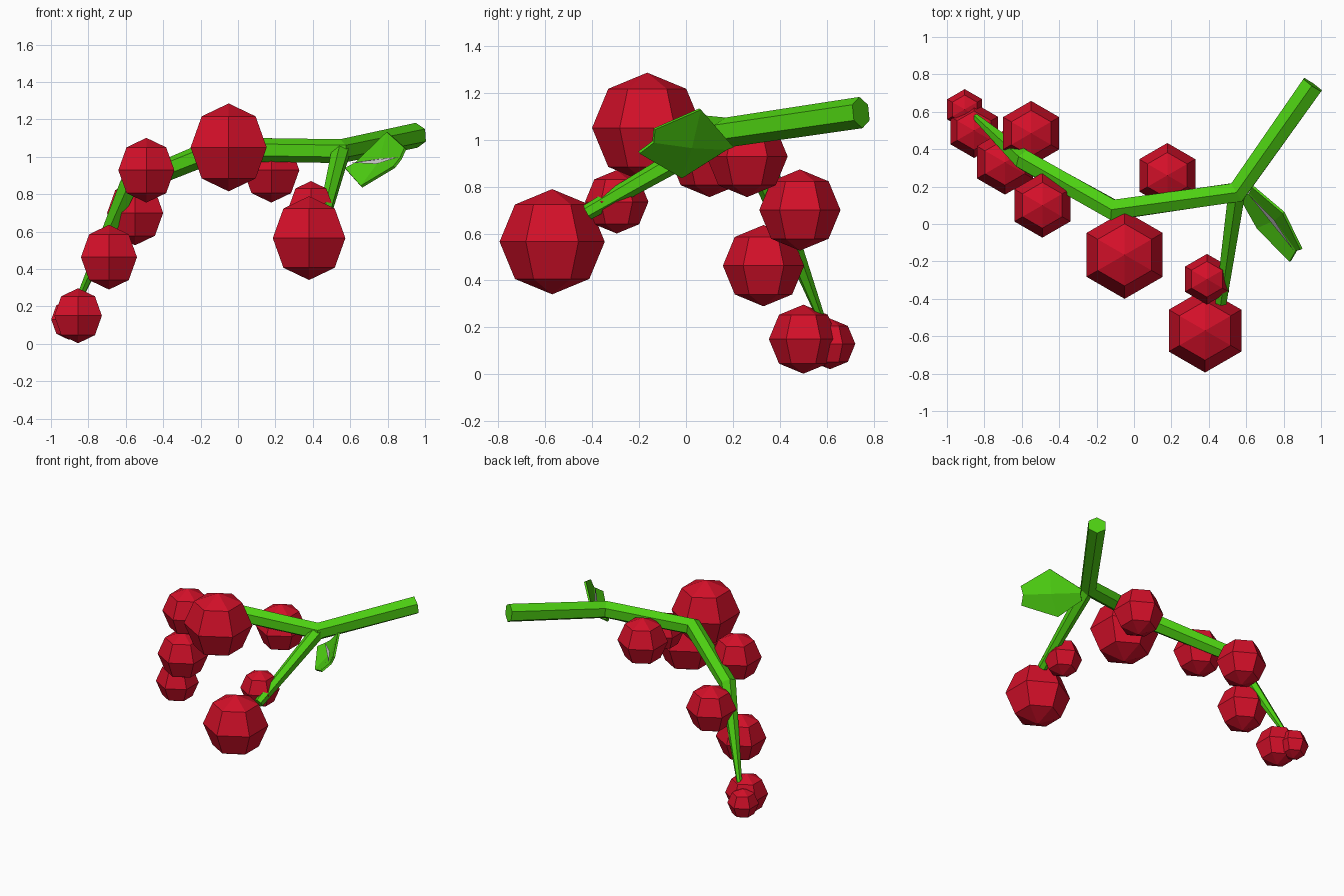
import bpy
from math import sin, cos, pi
from mathutils import Vector

if "Cube" in bpy.data.objects:
    bpy.data.objects.remove(bpy.data.objects["Cube"])


def material(name, col):
    m = bpy.data.materials.new(name)
    m.diffuse_color = (*col, 1)
    m.use_nodes = True
    m.node_tree.nodes["Principled BSDF"].inputs["Base Color"].default_value = m.diffuse_color
    return m


RED = material("berry_red", (0.65, 0.005, 0.022))
GREEN = material("stem_green", (0.075, 0.63, 0.006))


def add_mesh(name, verts, faces, mat=None):
    me = bpy.data.meshes.new(name)
    me.from_pydata([tuple(v) for v in verts], [], faces)
    ob = bpy.data.objects.new(name, me)
    bpy.context.collection.objects.link(ob)
    if mat:
        me.materials.append(mat)
    return ob


def berry(name, c, r, n=6):
    # six-sided, four-ring ball with a corner facing the front
    c = Vector(c)
    verts = []
    for lat in (-pi / 4, 0, pi / 4):
        for k in range(n):
            a = pi / 2 + 2 * pi * k / n
            verts.append(c + r * Vector((cos(lat) * cos(a), cos(lat) * sin(a), sin(lat))))
    verts += [c - Vector((0, 0, r)), c + Vector((0, 0, r))]
    faces = []
    for k in range(n):
        j = (k + 1) % n
        faces += [(k, j, n + j, n + k), (n + k, n + j, 2 * n + j, 2 * n + k),
                  (j, k, 3 * n), (2 * n + k, 2 * n + j, 3 * n + 1)]
    add_mesh(name, verts, faces, RED)


def branch(name, path, n=6):
    # tapered hexagonal tube through (point, radius) pairs
    pts = [Vector(p) for p, _ in path]
    verts, faces = [], []
    for i, (_, r) in enumerate(path):
        a = (pts[i] - pts[i - 1]).normalized() if i else Vector()
        b = (pts[i + 1] - pts[i]).normalized() if i < len(pts) - 1 else Vector()
        t = (a + b).normalized()
        side = t.cross(Vector((0, 0, 1))).normalized()
        up = side.cross(t)
        for k in range(n):
            w = 2 * pi * k / n
            verts.append(pts[i] + r * (up * cos(w) + side * sin(w)))
        if i:
            o = (i - 1) * n
            for k in range(n):
                j = (k + 1) % n
                faces.append((o + k, o + n + k, o + n + j, o + j))
    faces.append(tuple(range(n)))
    faces.append(tuple(reversed(range(len(verts) - n, len(verts)))))
    add_mesh(name, verts, faces, GREEN)


# Branches
branch("main_branch", [((0.955, 0.745, 1.115), 0.067), ((0.55, 0.17, 1.03), 0.064),
                       ((-0.11, 0.075, 1.04), 0.064), ((-0.585, 0.34, 0.845), 0.06),
                       ((-0.85, 0.575, 0.24), 0.018)])
branch("side_branch", [((0.55, 0.17, 1.03), 0.052), ((0.465, -0.42, 0.69), 0.034)])

# Berries
for i, (c, r) in enumerate([
        ((-0.05, -0.165, 1.05), 0.235), ((0.38, -0.57, 0.565), 0.224),
        ((0.39, -0.295, 0.735), 0.135), ((0.178, 0.26, 0.928), 0.173),
        ((-0.49, 0.10, 0.928), 0.173), ((-0.55, 0.485, 0.70), 0.173),
        ((-0.69, 0.33, 0.463), 0.173), ((-0.855, 0.50, 0.15), 0.147),
        ((-0.905, 0.613, 0.13), 0.108)]):
    berry(f"berry_{i + 1}", c, r)

# Folded leaf
rim = [(0.635, 0.20, 0.97), (0.80, 0.06, 1.13), (0.895, -0.135, 1.045),
       (0.835, -0.20, 0.945), (0.66, -0.02, 0.84), (0.575, 0.13, 0.935)]
g0, g1 = Vector((0.62, 0.17, 0.96)), Vector((0.87, -0.14, 0.99))
back = Vector((0.72, 0.47, -0.5)).normalized()
mid = (g0 + g1) / 2 + back * 0.015
leaf = add_mesh("leaf", rim + [g0, mid, g1],
                [(0, 1, 7, 6), (1, 2, 8, 7), (6, 7, 4, 5), (7, 8, 3, 4)], GREEN)
sol = leaf.modifiers.new("thickness", "SOLIDIFY")
sol.thickness = 0.014
sol.offset = 0

# Leaf vein
across = (g1 - g0).cross(back).normalized() * 0.016
lift = back * -0.016
add_mesh("leaf_vein", [g0 + lift, mid + across + lift, g1 + lift, mid - across + lift],
         [(0, 1, 2, 3)])
